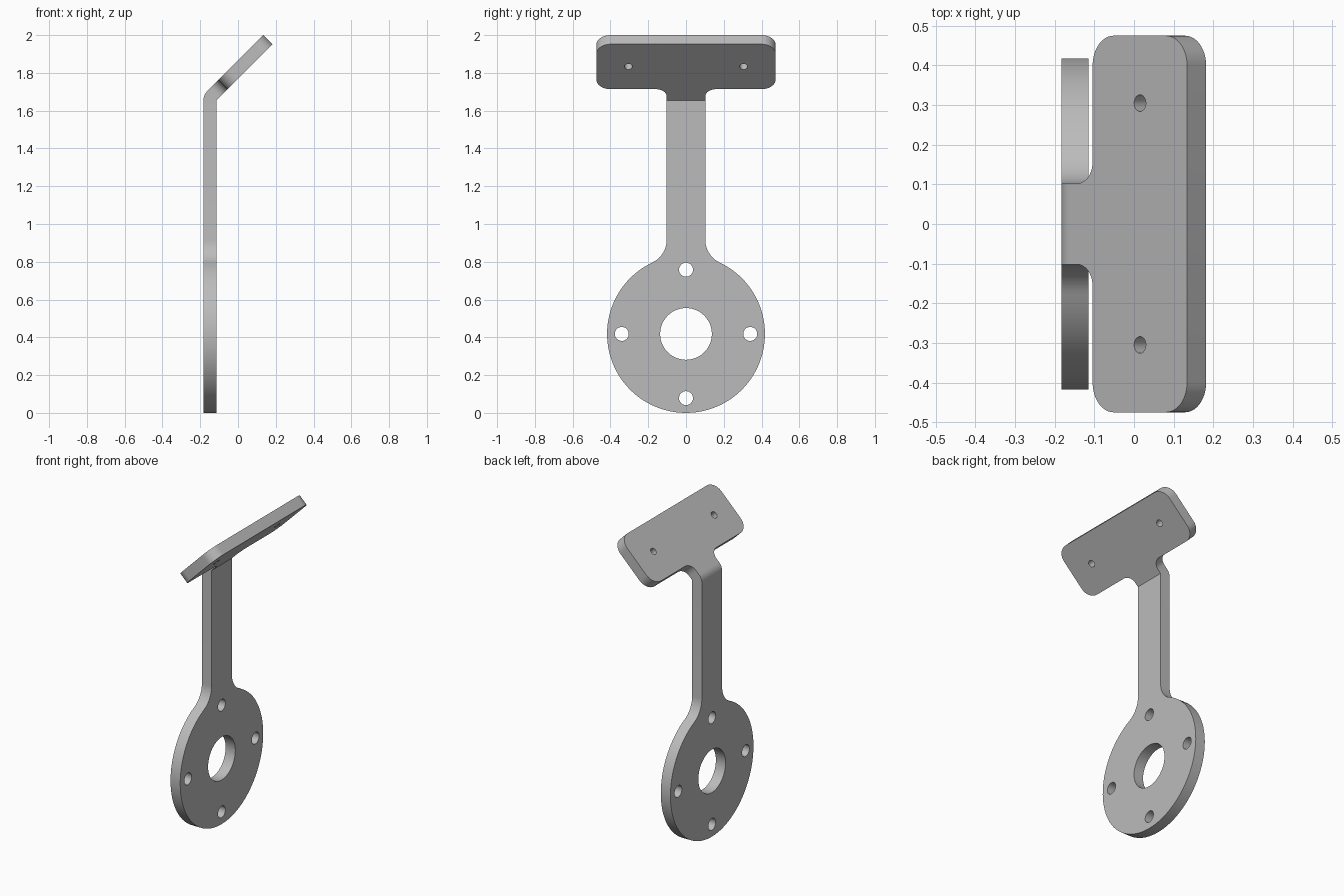
import bpy
import bmesh
from math import sin, cos, pi, atan2, sqrt
from mathutils import Vector

cube = bpy.data.objects.get("Cube")
if cube:
    bpy.data.objects.remove(cube, do_unlink=True)

THICK = 0.068       # sheet thickness
NECK = 0.102        # half width of the neck
BEND = (-0.115, 1.655)  # inner bend line (x, z)
TILT = pi / 4
DISC = 0.418        # disc radius and height of its centre


def arc(cu, cv, r, start, end, n):
    return [(cu + r * cos(start + (end - start) * i / n),
             cv + r * sin(start + (end - start) * i / n)) for i in range(n + 1)]


def circle(cu, cv, r, n=32):
    return arc(cu, cv, r, 0, 2 * pi, n)[:-1]


def mirrored(half):
    return half + [(-u, v) for u, v in reversed(half) if u > 1e-5]


def add_plate(bm, loops, place, joint):
    """Fill an outline with holes, give it thickness, leave the joint end open."""
    back_of, edges, rims = {}, [], []
    for loop in loops:
        front = [bm.verts.new(place(u, v, 0)) for u, v in loop]
        back = [bm.verts.new(place(u, v, THICK)) for u, v in loop]
        back_of.update(zip(front, back))
        for i in range(len(loop)):
            j = (i + 1) % len(loop)
            edges.append(bm.edges.new((front[i], front[j])))
            if abs(loop[i][1] - joint) + abs(loop[j][1] - joint) > 1e-5:
                rims.append((front[i], front[j], back[j], back[i]))
    normal = place(0, 0, 1) - place(0, 0, 0)
    filled = bmesh.ops.triangle_fill(bm, edges=edges, use_beauty=True, normal=normal)
    for face in [g for g in filled["geom"] if isinstance(g, bmesh.types.BMFace)]:
        bm.faces.new([back_of[v] for v in reversed(face.verts)])
    for rim in rims:
        bm.faces.new(rim)


def upright(u, v, w):
    return Vector((BEND[0] - w, u, v))


def tilted(u, v, w):
    return Vector((BEND[0] + v * sin(TILT) - w * cos(TILT), u,
                   BEND[1] + v * cos(TILT) + w * sin(TILT)))


bm = bmesh.new()

# Round flange with filleted neck
fillet = 0.135
rise = sqrt((DISC + fillet) ** 2 - (NECK + fillet) ** 2)
meet = atan2(rise, NECK + fillet)
half = arc(0, DISC, DISC, -pi / 2, meet, 40)
half += arc(NECK + fillet, DISC + rise, fillet, meet + pi, pi, 12)[1:]
half.append((NECK, BEND[1]))
holes = [circle(0, DISC, 0.137, 48)]
holes += [circle(0.34 * cos(k * pi / 2), DISC + 0.34 * sin(k * pi / 2), 0.037)
          for k in range(4)]
add_plate(bm, [mirrored(half)] + holes, upright, BEND[1])

# Tilted mounting plate with rounded corners and two screw holes
width, low, high, corner, inner = 0.475, 0.083, 0.42, 0.075, 0.055
half = [(NECK, 0)]
half += arc(NECK + inner, low - inner, inner, pi, pi / 2, 10)
half += arc(width - corner, low + corner, corner, -pi / 2, 0, 12)
half += arc(width - corner, high - corner, corner, 0, pi / 2, 12)
holes = [circle(side * 0.305, 0.252, 0.021, 24) for side in (1, -1)]
add_plate(bm, [mirrored(half)] + holes, tilted, 0)

# Rounded outside of the bend
steps = 10
rows = []
for u in (-NECK, NECK):
    pivot = bm.verts.new((BEND[0], u, BEND[1]))
    row = [bm.verts.new((BEND[0] - THICK * cos(TILT * i / steps), u,
                         BEND[1] + THICK * sin(TILT * i / steps)))
           for i in range(steps + 1)]
    for a, b in zip(row, row[1:]):
        bm.faces.new((pivot, a, b))
    rows.append(row)
for i in range(steps):
    bm.faces.new((rows[0][i], rows[0][i + 1], rows[1][i + 1], rows[1][i]))

# Weld the three pieces into one sheet
bmesh.ops.remove_doubles(bm, verts=bm.verts, dist=1e-4)
bmesh.ops.recalc_face_normals(bm, faces=bm.faces)
mesh = bpy.data.meshes.new("bent_bracket")
bm.to_mesh(mesh)
bm.free()

# Plain grey metal
grey = (0.5, 0.5, 0.5, 1)
metal = bpy.data.materials.new("grey_metal")
metal.use_nodes = True
metal.diffuse_color = grey
metal.node_tree.nodes["Principled BSDF"].inputs["Base Color"].default_value = grey
mesh.materials.append(metal)

bracket = bpy.data.objects.new("bent_bracket", mesh)
bpy.context.collection.objects.link(bracket)
bpy.ops.object.select_all(action="DESELECT")
bracket.select_set(True)
bpy.context.view_layer.objects.active = bracket
bpy.ops.object.shade_smooth_by_angle(angle=pi / 6)
